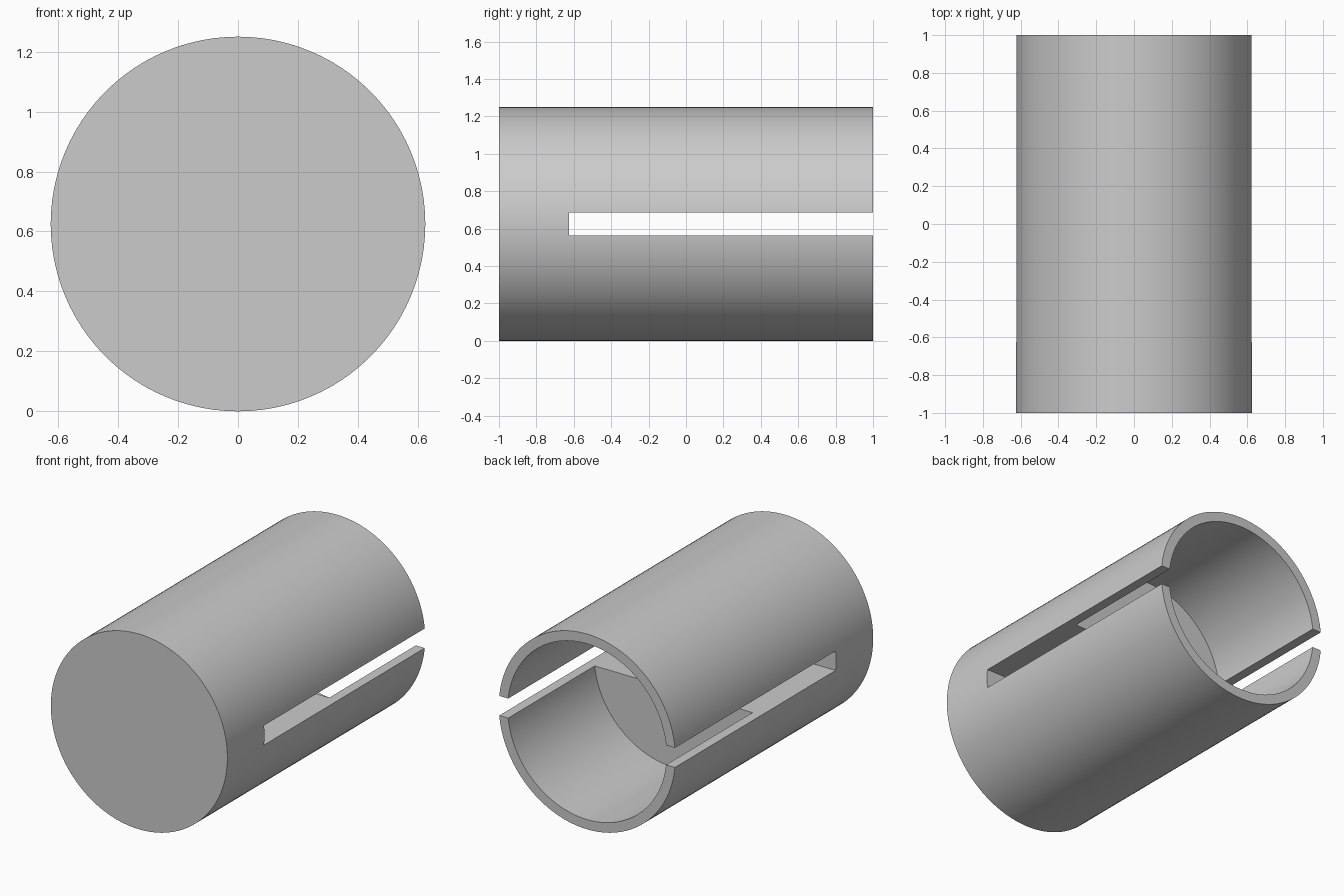
import bpy
import math

if "Cube" in bpy.data.objects:
    bpy.data.objects.remove(bpy.data.objects["Cube"], do_unlink=True)

RADIUS, WALL, FLOOR_Y = 0.625, 0.0625, 0.125
SLOT_HEIGHT, SLOT_START = 0.125, -0.625

grey = bpy.data.materials.new("plain grey")
grey.use_nodes = True
colour = (0.6, 0.6, 0.6, 1)
grey.diffuse_color = colour
grey.node_tree.nodes["Principled BSDF"].inputs["Base Color"].default_value = colour


def cylinder(name, radius, y0, y1):
    """Cylinder lying along y between y0 and y1."""
    bpy.ops.mesh.primitive_cylinder_add(
        vertices=96, radius=radius, depth=y1 - y0,
        location=(0, (y0 + y1) / 2, RADIUS), rotation=(math.pi / 2, 0, 0))
    obj = bpy.context.object
    obj.name = name
    obj.data.materials.append(grey)
    return obj


def cut(target, cutter):
    mod = target.modifiers.new(cutter.name, "BOOLEAN")
    mod.operation = "DIFFERENCE"
    mod.solver = "EXACT"
    mod.object = cutter
    bpy.context.view_layer.objects.active = target
    bpy.ops.object.modifier_apply(modifier=mod.name)
    bpy.data.objects.remove(cutter, do_unlink=True)


# Sleeve with a closed front and a bore from the back
sleeve = cylinder("slotted_sleeve", RADIUS, -1, 1)
cut(sleeve, cylinder("bore_cutter", RADIUS - WALL, FLOOR_Y, 1.5))

# Slot running through both sides, open at the back
bpy.ops.mesh.primitive_cube_add(size=1, location=(0, (SLOT_START + 1.5) / 2, RADIUS))
slot = bpy.context.object
slot.name = "slot_cutter"
slot.scale = (2, 1.5 - SLOT_START, SLOT_HEIGHT)
slot.data.materials.append(grey)
cut(sleeve, slot)

# Smooth curved walls, sharp rims
bpy.ops.object.select_all(action="DESELECT")
sleeve.select_set(True)
bpy.context.view_layer.objects.active = sleeve
bpy.ops.object.shade_smooth_by_angle(angle=math.radians(30))
